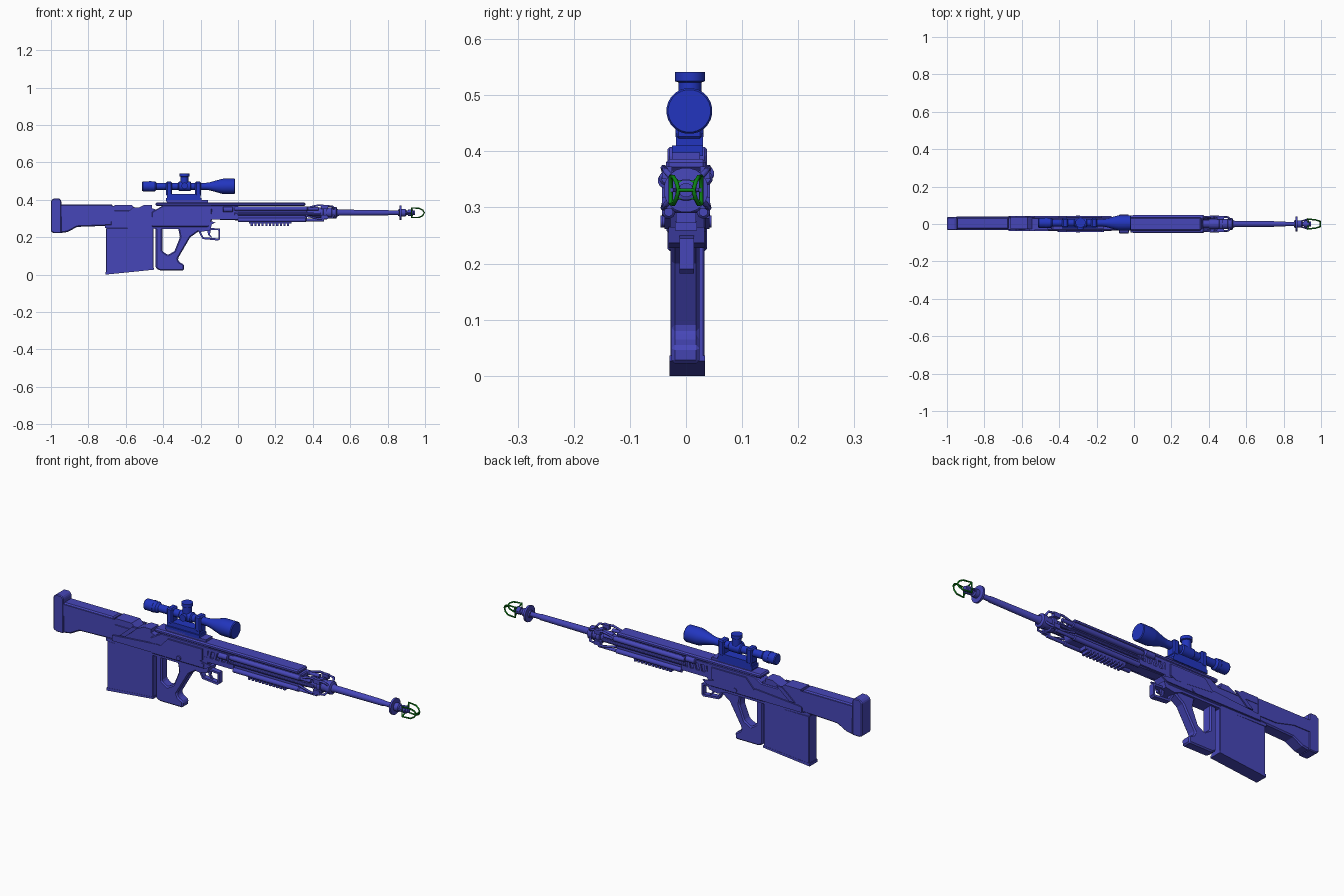
import bpy, bmesh, math
from mathutils import Vector


def material(name, rgb):
    m = bpy.data.materials.new(name)
    m.diffuse_color = (*rgb, 1)
    return m


BODY = material("violet blue", (0.062, 0.062, 0.48))
SCOPE = material("bright blue", (0.016, 0.036, 0.52))
GREEN = material("green", (0.004, 0.23, 0.008))


def finish(bm, name, mat, bevel=0.0, smooth=False):
    bmesh.ops.recalc_face_normals(bm, faces=bm.faces[:])
    me = bpy.data.meshes.new(name)
    bm.to_mesh(me)
    bm.free()
    me.materials.append(mat)
    ob = bpy.data.objects.new(name, me)
    bpy.context.collection.objects.link(ob)
    if bevel:
        mod = ob.modifiers.new("bevel", 'BEVEL')
        mod.width = bevel
        mod.segments = 1
        mod.limit_method = 'ANGLE'
    if smooth:
        bpy.ops.object.select_all(action='DESELECT')
        ob.select_set(True)
        bpy.context.view_layer.objects.active = ob
        bpy.ops.object.shade_smooth_by_angle(angle=math.radians(35))
    return ob


def prism(name, pts, y0, y1, mat=BODY, bevel=0.0):
    """Side profile (x, z) extruded from y0 to y1."""
    bm = bmesh.new()
    f = bm.faces.new([bm.verts.new((x, y0, z)) for x, z in pts])
    r = bmesh.ops.extrude_face_region(bm, geom=[f])
    bmesh.ops.translate(bm, vec=(0, y1 - y0, 0),
                        verts=[v for v in r['geom'] if isinstance(v, bmesh.types.BMVert)])
    return finish(bm, name, mat, bevel)


def box(name, x0, x1, y0, y1, z0, z1, mat=BODY, bevel=0.0):
    return prism(name, [(x0, z0), (x1, z0), (x1, z1), (x0, z1)], y0, y1, mat, bevel)


def lathe(name, prof, at=(0, 0, 0), axis='X', n=20, mat=BODY):
    """Solid of revolution; profile = (distance along axis, radius)."""
    bm = bmesh.new()
    rings = []
    for d, r in prof:
        ring = []
        for i in range(n):
            a = 2 * math.pi * (i + 0.5) / n
            c, s = r * math.cos(a), r * math.sin(a)
            p = {'X': (d, c, s), 'Y': (c, d, s), 'Z': (c, s, d)}[axis]
            ring.append(bm.verts.new(Vector(p) + Vector(at)))
        rings.append(ring)
    for a, b in zip(rings, rings[1:]):
        for i in range(n):
            j = (i + 1) % n
            bm.faces.new((a[i], a[j], b[j], b[i]))
    bm.faces.new(rings[0])
    bm.faces.new(rings[-1])
    return finish(bm, name, mat, smooth=True)


def rod(name, pts, r, mat=BODY, closed=False):
    """Thin bar along a polyline."""
    cu = bpy.data.curves.new(name, 'CURVE')
    cu.dimensions = '3D'
    cu.bevel_depth = r
    cu.bevel_resolution = 1
    cu.use_fill_caps = True
    sp = cu.splines.new('POLY')
    sp.points.add(len(pts) - 1)
    for p, co in zip(sp.points, pts):
        p.co = (*co, 1)
    sp.use_cyclic_u = closed
    cu.materials.append(mat)
    ob = bpy.data.objects.new(name, cu)
    bpy.context.collection.objects.link(ob)
    bpy.ops.object.select_all(action='DESELECT')
    ob.select_set(True)
    bpy.context.view_layer.objects.active = ob
    bpy.ops.object.convert(target='MESH')


# Stock and butt pad
prism("butt_pad", [(-1, .23), (-.985, .222), (-.945, .222), (-.945, .395), (-.955, .408),
                   (-.985, .408), (-1, .395)], -.033, .037, bevel=.004)
prism("stock", [(-.95, .222), (-.91, .228), (-.86, .255), (-.67, .262), (-.67, .375), (-.95, .375)],
      -.027, .036, bevel=.006)
for y0, y1 in ((-.031, -.026), (.035, .04)):
    prism("stock_cheek_panel", [(-.95, .31), (-.86, .31), (-.76, .285), (-.66, .285), (-.66, .368), (-.95, .368)], y0, y1)

# Rear receiver with slanted cover blocks
box("rear_receiver", -.68, -.43, -.03, .036, .26, .345, bevel=.004)
prism("rear_cover", [(-.66, .34), (-.66, .373), (-.57, .373), (-.53, .34)], -.028, .038)
prism("cover_wedge", [(-.57, .34), (-.5, .373), (-.46, .373), (-.46, .355), (-.43, .345), (-.43, .33)], -.03, .03)
for y0, y1 in ((-.038, -.028), (.034, .042)):
    prism("slanted_rib", [(-.63, .30), (-.60, .30), (-.53, .36), (-.56, .36)], y0, y1)
    prism("side_bar", [(-.67, .262), (-.15, .262), (-.12, .28), (-.2, .295), (-.42, .31), (-.67, .31 - .02)], y0, y1)

# Main receiver
prism("main_receiver", [(-.46, .255), (-.16, .255), (-.14, .29), (-.14, .37), (-.4, .37), (-.46, .335)],
      -.035, .036, bevel=.004)
prism("lower_receiver", [(-.71, .25), (-.44, .245), (-.24, .245), (-.2, .228), (-.15, .237), (-.14, .265), (-.71, .265)],
      -.031, .033)
for y0, y1 in ((-.043, -.034), (.035, .043)):
    prism("receiver_side_plate", [(-.41, .30), (-.2, .285), (-.17, .30), (-.17, .355), (-.36, .355)], y0, y1)
lathe("pivot_pin", [(-.045, .011), (.045, .011)], (-.3, 0, .275), 'Y', 12)
lathe("front_pivot_pin", [(-.042, .009), (.042, .009)], (-.17, 0, .275), 'Y', 12)

# Top rail
box("top_rail", -.44, .36, -.036, .036, .366, .386, bevel=.006)
box("scope_base", -.38, -.16, -.025, .025, .38, .398)

# Magazine
prism("magazine", [(-.705, .004), (-.452, .03), (-.452, .25), (-.705, .25)], -.028, .033, bevel=.003)
prism("magazine_floor", [(-.708, 0), (-.45, .026), (-.45, .036), (-.708, .014)], -.029, .034)

# Thumbhole grip, trigger and guard
prism("grip", [(-.44, .25), (-.44, .035), (-.42, .022), (-.29, .022), (-.287, .052), (-.315, .068),
               (-.322, .085), (-.255, .2), (-.205, .235), (-.2, .25), (-.32, .25), (-.31, .2), (-.34, .125),
               (-.375, .105), (-.405, .125), (-.405, .25)], -.026, .024, bevel=.006)
prism("trigger_guard", [(-.215, .236), (-.19, .19), (-.105, .182), (-.096, .19), (-.096, .245), (-.15, .25),
                        (-.15, .24), (-.105, .237), (-.105, .193), (-.185, .2), (-.205, .24)], -.012, .014)
prism("trigger", [(-.165, .24), (-.145, .24), (-.15, .215), (-.138, .198), (-.145, .198), (-.16, .213)], -.004, .006)

# Handguard core with a row of slanted vent ribs
prism("handguard", [(-.15, .295), (.0, .29), (.36, .29), (.37, .30), (.37, .365), (-.15, .365)], -.028, .028, bevel=.005)
for s in (-1, 1):
    a, b = sorted((s * .026, s * .036))
    box("vent_frame_top", -.16, .0, a, b, .352, .366)
    box("vent_frame_bottom", -.16, .0, a, b, .295, .318)
    for i in range(5):
        x = -.145 + i * .032
        prism("vent_rib", [(x, .316), (x + .013, .316), (x + .022, .354), (x + .009, .354)], a, b)
    # Side tubes along the handguard
    lathe("upper_side_tube", [(-.02, .010), (0, .013), (.37, .013), (.375, .009), (.43, .009)], (0, s * .035, .352), n=12)
    lathe("middle_side_tube", [(-.02, .008), (.44, .008)], (0, s * .03, .325), n=10)
    lathe("lower_side_tube", [(.0, .012), (.36, .012), (.365, .008), (.46, .008)], (0, s * .031, .292), n=12)
    # Folded legs and hinges near the barrel collar
    for z, d in ((.335, 1), (.335, -1)):
        rod("folded_leg", [(.36, s * .036, z + d * .02), (.43, s * .04, z + d * .036),
                           (.505, s * .036, z + d * .03), (.515, s * .02, z + d * .012)], .0055)
        box("leg_hinge", .445, .48, s * .034 - .009, s * .034 + .009, z + d * .027 - .011, z + d * .027 + .011)
for s, z in ((1, .36), (-1, .348)):
    lathe("side_knob", [(-.08, .0105), (-.078, .0145), (-.03, .0145), (-.028, .0105)], (0, s * .036, z), n=12)

# Underside toothed rail
box("lower_rail", .06, .285, -.018, .018, .272, .293)
for i in range(11):
    x = .068 + i * .0195
    box("rail_tooth", x, x + .011, -.02, .02, .259, .276)

# Barrel, collar and muzzle disc
lathe("barrel", [(.3, .021), (.53, .021), (.54, .0165), (.8, .0145), (.81, .012), (.94, .012)], (0, 0, .331), n=20)
lathe("barrel_collar", [(.40, .024), (.41, .028), (.455, .028), (.457, .036), (.475, .036), (.477, .028),
                        (.50, .028), (.502, .032), (.525, .032), (.53, .024)], (0, 0, .331), n=16)
lathe("muzzle_disc", [(.855, .018), (.862, .018), (.863, .04), (.873, .04), (.874, .02), (.895, .02), (.9, .014)],
      (0, 0, .331), n=20)
lathe("muzzle_tip", [(.91, .018), (.935, .018), (.937, .013), (.945, .013)], (0, 0, .331), n=12)
for s in (-1, 1):
    rod("muzzle_strut", [(.89, s * .014, .331), (.93, s * .026, .331)], .004)

# Green muzzle cage: two tapered side loops joined by cross bars
for s in (-1, 1):
    rod("cage_loop", [(.927, s * .027, .306), (.927, s * .027, .356), (.97, s * .022, .354), (.988, s * .017, .345),
                      (.996, s * .013, .331), (.988, s * .017, .316), (.97, s * .022, .306)], .004, GREEN, True)
    rod("cage_cross_bar", [(.929, -.026, .331 + s * .024), (.931, -.014, .331 + s * .014),
                           (.931, .014, .331 + s * .014), (.929, .026, .331 + s * .024)], .0035, GREEN)
rod("cage_tip", [(.996, -.013, .331), (.996, .013, .331)], .0035, GREEN)

# Scope: body, turrets and mount
C = (0, .006, .472)
lathe("scope_body", [(-.512, .024), (-.508, .027), (-.445, .027), (-.435, .019), (-.17, .019), (-.15, .022),
                     (-.09, .039), (-.08, .041), (-.02, .041), (-.016, .038)], C, n=24, mat=SCOPE)
lathe("scope_ring", [(-.475, .0285), (-.462, .0285)], C, n=24, mat=SCOPE)
lathe("turret_hub", [(-.32, .019), (-.315, .025), (-.255, .025), (-.25, .019)], C, n=20, mat=SCOPE)
lathe("top_turret", [(.47, .021), (.523, .021), (.525, .027), (.541, .027)], (-.286, .007, 0), 'Z', 20, SCOPE)
lathe("side_turret", [(-.03, .017), (0, .017)], (-.286, 0, .475), 'Y', 16, SCOPE)
box("scope_mount", -.38, -.2, -.018, .03, .403, .432, SCOPE)
box("mount_foot", -.385, -.195, -.025, .03, .392, .41, SCOPE)
for x in (-.368, -.213):
    box("mount_clamp", x - .016, x + .016, -.019, .031, .42, .497, SCOPE, .006)
